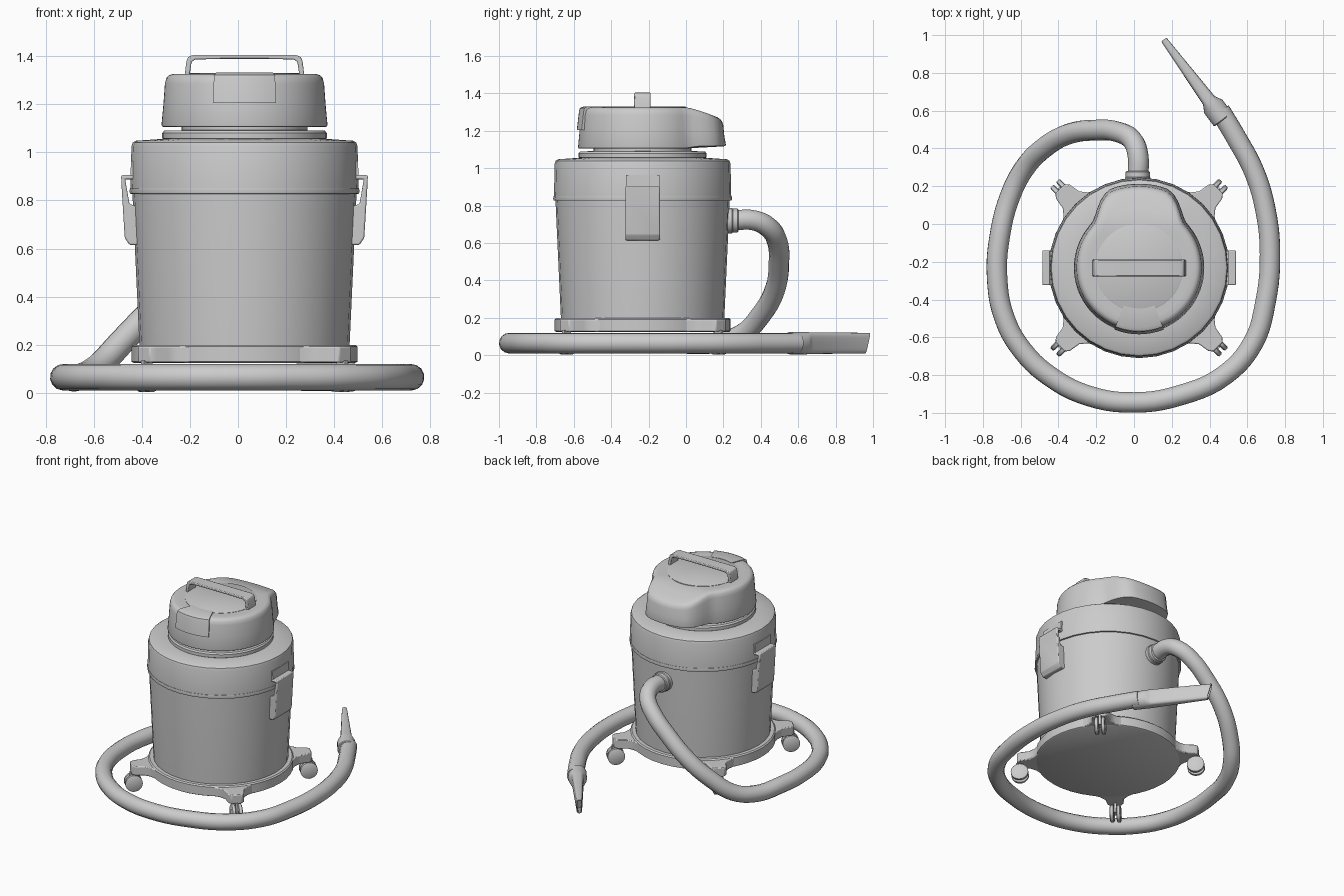
import bpy, bmesh, math
from mathutils import Vector, Matrix

if "Cube" in bpy.data.objects:
    bpy.data.objects.remove(bpy.data.objects["Cube"])

CX, CY = 0.027, -0.232      # axis of the tank
AXIS = Vector((CX, CY, 0))


def finish(name, bm, bevel=0.0, angle=35):
    bmesh.ops.recalc_face_normals(bm, faces=bm.faces)
    me = bpy.data.meshes.new(name)
    bm.to_mesh(me)
    bm.free()
    ob = bpy.data.objects.new(name, me)
    bpy.context.collection.objects.link(ob)
    bpy.context.view_layer.objects.active = ob
    for o in bpy.context.selected_objects:
        o.select_set(False)
    ob.select_set(True)
    if bevel:
        m = ob.modifiers.new("bevel", 'BEVEL')
        m.width, m.segments, m.limit_method = bevel, 2, 'ANGLE'
    bpy.ops.object.shade_smooth_by_angle(angle=math.radians(angle))
    return ob


def loft(bm, rings, cap=True):
    """Bridge closed rings of points, capping both ends."""
    vs = [[bm.verts.new(p) for p in r] for r in rings]
    for a, b in zip(vs, vs[1:]):
        n = len(a)
        for i in range(n):
            bm.faces.new((a[i], a[(i + 1) % n], b[(i + 1) % n], b[i]))
    if cap:
        bm.faces.new(vs[0])
        return bm.faces.new(vs[-1])


def lathe(name, profile, mat=Matrix.Translation(AXIS), n=40):
    """Revolve (radius, height) points about the local z axis."""
    bm = bmesh.new()
    loft(bm, [[mat @ Vector((r * math.cos(2 * math.pi * i / n),
                             r * math.sin(2 * math.pi * i / n), z))
               for i in range(n)] for r, z in profile])
    return finish(name, bm)


def prism(name, pts, extrude, bevel=0.0):
    bm = bmesh.new()
    e = Vector(extrude)
    pts = [Vector(p) for p in pts]
    loft(bm, [pts, [p + e for p in pts]])
    return finish(name, bm, bevel)


def smooth(t):
    t = max(0.0, min(1.0, t))
    return t * t * (3 - 2 * t)


# Tank, lid and neck
lathe("tank", [(.425, .19), (.437, .20), (.466, .83), (.466, .84)], n=32)
lathe("tank_rim", [(.46, .826), (.476, .828), (.478, .838), (.476, .852), (.46, .854)], n=32)
lathe("lid", [(.465, .84), (.474, .852), (.470, 1.025), (.465, 1.04), (.452, 1.048),
              (.34, 1.056), (.33, 1.056)], n=32)
lathe("lid_ring", [(.33, 1.05), (.342, 1.058), (.342, 1.08), (.334, 1.09), (.25, 1.092)])
lathe("neck", [(.262, 1.085), (.262, 1.115)])

# Motor head: round housing with a sloping lobe at the back
def head_ring(inset, z, scale=1.0, n=72):
    ring = []
    for i in range(n):
        a = 2 * math.pi * i / n
        off = abs(math.degrees(math.atan2(math.sin(a), math.cos(a))))
        r = (.345 + .1 * smooth((48 - off) / 30) - inset) * scale
        x, y = CX + r * math.sin(a), CY + r * math.cos(a)
        t = max(0.0, (y - .0) / .21)
        f = max(0.0, (z - 1.115) / .21)
        low = .012 * smooth((y + .02) / .1) if z < 1.12 else 0
        ring.append((x, y, z - .07 * f * t ** 1.3 + low))
    return ring


bm = bmesh.new()
loft(bm, [head_ring(.012, 1.105), head_ring(.002, 1.107), head_ring(0, 1.115),
          head_ring(.008, 1.2), head_ring(.014, 1.285), head_ring(.02, 1.308),
          head_ring(.03, 1.32), head_ring(.045, 1.325), head_ring(.045, 1.325, .9),
          head_ring(.045, 1.325, .78), head_ring(.045, 1.325, .65), head_ring(.045, 1.325, .5)])
finish("motor_head", bm)
lathe("head_top_disc", [(.232, 1.31), (.232, 1.327), (.228, 1.329)])

# Switch panel: a raised wedge wrapped over the front of the head
bm = bmesh.new()
section = [(.215, 1.30), (.215, 1.331), (.315, 1.331), (.335, 1.322), (.34, 1.305),
           (.352, 1.205), (.33, 1.205)]
angles = [math.radians(-112 + 44 * i / 8) for i in range(9)]
loft(bm, [[(CX + r * math.cos(a), CY + r * math.sin(a), z) for r, z in section] for a in angles])
finish("front_panel", bm)

# Carry handle
outer = [(.249, 1.315), (.242, 1.375), (.235, 1.396), (.215, 1.404), (.1, 1.404)]
inner = [(.1, 1.388), (.205, 1.386), (.22, 1.375), (.229, 1.315)]
half = outer + inner
arch = [(x, z) for x, z in outer] + [(-x, z) for x, z in reversed(outer)] \
    + [(-x, z) for x, z in reversed(inner)] + [(x, z) for x, z in inner]
# order: right leg outside, over the top, left leg, back along the inside
arch = outer + [(-x, z) for x, z in outer[::-1]] + [(-x, z) for x, z in inner[::-1]] + inner
prism("carry_handle", [(CX + x, CY - .045, z) for x, z in arch], (0, .088, 0), .005)

# Side latches
hook = [(.44, .905), (.513, .905), (.511, .86), (.498, .645), (.478, .615), (.43, .615),
        (.43, .77), (.478, .785), (.496, .888), (.44, .888)]
for side, s in (("left", -1), ("right", 1)):
    prism(side + "_latch", [(CX + s * x, CY - .092, z) for x, z in hook], (0, .184, 0), .006)
    pad = [(.44, .963), (.472, .963), (.474, .9), (.44, .9)]
    prism(side + "_latch_pad", [(CX + s * x, CY - .09, z) for x, z in pad], (0, .18, 0))

# Base plate with four caster arms
lathe("base_plate", [(.462, .125), (.47, .13), (.47, .192), (.462, .2), (.43, .2)], n=40)
arm = [(.38, .16), (.445, .135), (.475, .09), (.51, .062), (.57, .052), (.592, .035)]
arm = arm + [(u, -v) for u, v in arm[::-1]]
for k, nm in enumerate(("back_right", "back_left", "front_left", "front_right")):
    rot = Matrix.Translation(AXIS) @ Matrix.Rotation(math.radians(45 + 90 * k), 4, 'Z')
    prism(nm + "_arm", [rot @ Vector((u, v, .127)) for u, v in arm], (0, 0, .065), .006)
    fork = [(.55, -.008), (.60, -.008), (.60, .008), (.55, .008)]
    prism(nm + "_caster_fork", [rot @ Vector((u, v, .06)) for u, v in fork], (0, 0, .075))
    for w, s in (("a", -1), ("b", 1)):
        m = rot @ Matrix.Translation((.575, s * .022, .06)) @ Matrix.Rotation(math.pi / 2, 4, 'X')
        lathe(nm + "_wheel_" + w, [(.048, -.014), (.057, -.009), (.057, .009), (.048, .014)], m, 24)

# Hose socket and hose
to_y = Matrix.Translation((.02, .2, .72)) @ Matrix.Rotation(-math.pi / 2, 4, 'X')
lathe("hose_socket", [(.068, 0), (.068, .045), (.064, .05), (.064, .075), (.058, .08)], to_y, 28)

path = [(.02, .23, .72), (.02, .37, .72), (-.01, .445, .68), (-.085, .487, .61),
        (-.2, .497, .5), (-.35, .475, .35), (-.48, .40, .215), (-.58, .295, .11),
        (-.655, .15, .066), (-.71, -.06, .065), (-.725, -.28, .065), (-.685, -.5, .065),
        (-.59, -.67, .065), (-.44, -.81, .065), (-.24, -.91, .065), (0, -.945, .065),
        (.25, -.905, .065), (.48, -.8, .065), (.63, -.63, .065), (.695, -.42, .065),
        (.72, -.16, .065), (.695, .08, .065), (.635, .28, .065), (.545, .45, .065),
        (.455, .60, .065)]
cu = bpy.data.curves.new("hose", 'CURVE')
cu.dimensions = '3D'
cu.bevel_depth, cu.bevel_resolution, cu.resolution_u, cu.use_fill_caps = .055, 5, 5, True
sp = cu.splines.new('BEZIER')
sp.bezier_points.add(len(path) - 1)
for b, p in zip(sp.bezier_points, path):
    b.co = p
    b.handle_left_type = b.handle_right_type = 'AUTO'
hose = bpy.data.objects.new("hose", cu)
bpy.context.collection.objects.link(hose)
for o in bpy.context.selected_objects:
    o.select_set(False)
hose.select_set(True)
bpy.context.view_layer.objects.active = hose
bpy.ops.object.convert(target='MESH')
bpy.ops.object.shade_smooth_by_angle(angle=math.radians(40))

# Hose cuff and flat crevice nozzle with an oblique open tip
d = Vector((-.27, .365, 0)).normalized()
side = Vector((d.y, -d.x, 0))
start = Vector((.455, .575, .065))


def oval(t, w, h, slant=0.0, power=.5, n=24):
    ring = []
    for i in range(n):
        a = 2 * math.pi * i / n
        c, s = math.cos(a), math.sin(a)
        v = math.copysign(abs(s) ** power, s) * h
        u = math.copysign(abs(c) ** power, c) * w
        ring.append(start + d * (t + slant * v / h) + side * u + Vector((0, 0, v)))
    return ring


bm = bmesh.new()
loft(bm, [oval(-.03, .055, .055, 0, 1), oval(-.025, .06, .06, 0, 1), oval(.06, .06, .06, 0, 1),
          oval(.085, .045, .06, 0, .7), oval(.10, .038, .058), oval(.485, .018, .055, .015),
          oval(.485, .012, .048, .015), oval(.42, .012, .048, .015)])
finish("crevice_nozzle", bm)
